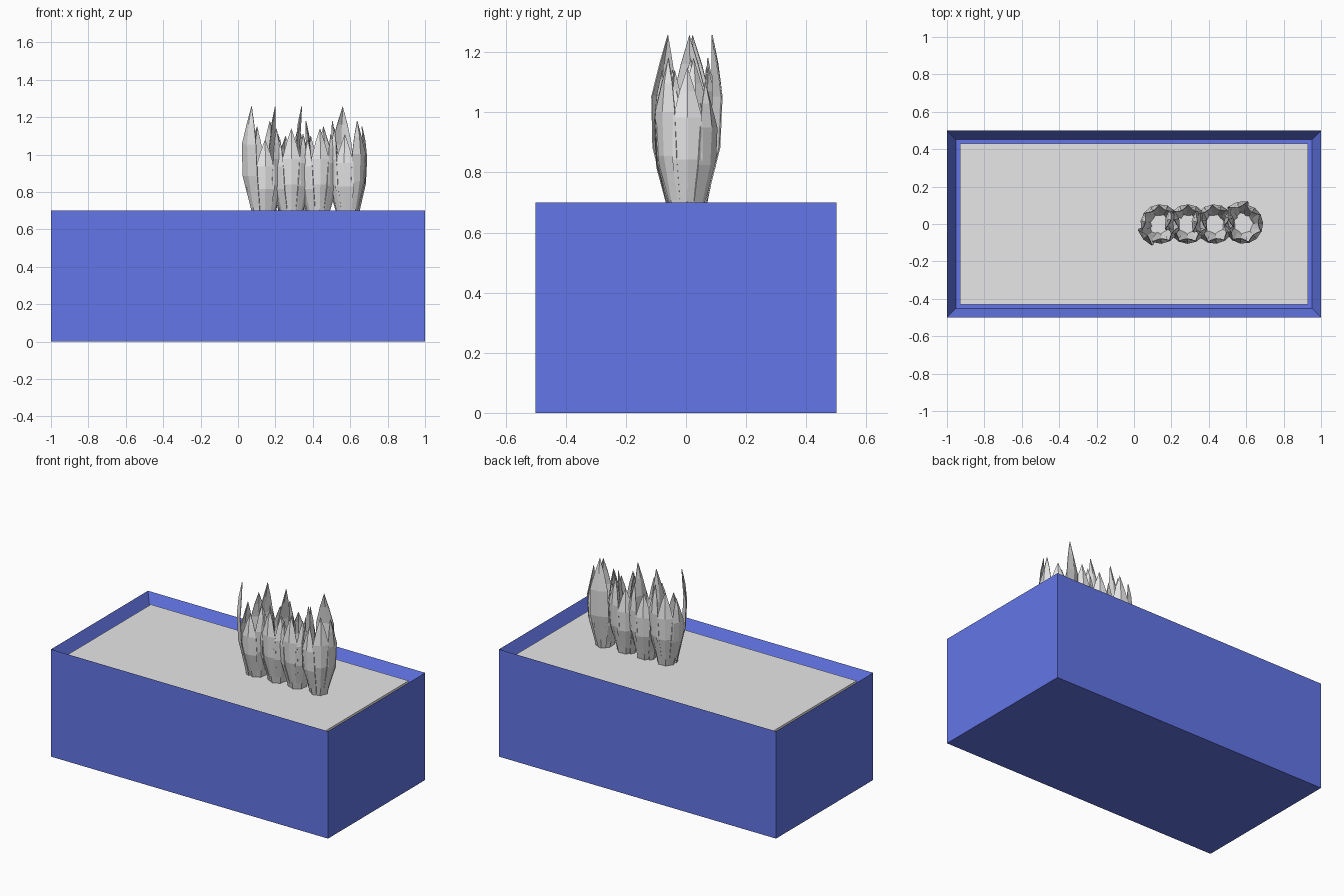
import bpy, bmesh
from math import radians, sin, cos, pi

cube = bpy.data.objects.get("Cube")
if cube:
    bpy.data.objects.remove(cube, do_unlink=True)


def material(name, rgb):
    m = bpy.data.materials.new(name)
    m.use_nodes = True
    m.diffuse_color = (*rgb, 1)
    m.node_tree.nodes["Principled BSDF"].inputs["Base Color"].default_value = (*rgb, 1)
    return m


def add_object(name, bm, mat):
    mesh = bpy.data.meshes.new(name)
    bmesh.ops.recalc_face_normals(bm, faces=bm.faces)
    bm.to_mesh(mesh)
    bm.free()
    mesh.materials.append(mat)
    obj = bpy.data.objects.new(name, mesh)
    bpy.context.collection.objects.link(obj)
    return obj


def box(sx, sy, z0, z1):
    bm = bmesh.new()
    bmesh.ops.create_cube(bm, size=1)
    for v in bm.verts:
        v.co = (v.co.x * sx, v.co.y * sy, z1 if v.co.z > 0 else z0)
    return bm


blue = material("planter_blue", (0.125, 0.18, 0.8))
grey = material("pale_grey", (0.8, 0.8, 0.8))

RIM = 0.07
SOIL = 0.656

# Planter box: inset the top face and sink it to make the rim
bm = box(2, 1, 0, 0.7)
top = max(bm.faces, key=lambda f: f.calc_center_median().z)
bmesh.ops.inset_region(bm, faces=[top], thickness=RIM)
for v in top.verts:
    v.co.z = 0.6
add_object("planter_box", bm, blue)

# Soil bed filling the recess
add_object("soil_bed", box(2 - 2 * RIM, 1 - 2 * RIM, 0.59, SOIL), grey)

# Leaf rows: height fraction, distance from plant centre, half width
LEAF = [(0, 0.055, 0.02), (0.1, 0.065, 0.03), (0.38, 0.097, 0.05),
        (0.66, 0.104, 0.048), (0.84, 0.095, 0.025), (1, 0.078, 0)]
TIPS = [1.257, 1.08, 1.14, 1.11, 1.18, 1.15, 1.1]


def add_leaf(bm, angle, tip, size):
    """One pointed leaf, folded along its midrib, bulging away from the centre."""
    rows = []
    for t, r, w in LEAF:
        z = SOIL + t * (tip - SOIL)
        row = []
        for side in ((-1, 0, 1) if w else (0,)):
            d, s = r * size - 0.012 * abs(side), side * w * size
            row.append(bm.verts.new((d * cos(angle) - s * sin(angle),
                                     d * sin(angle) + s * cos(angle), z)))
        rows.append(row)
    for a, b in zip(rows, rows[1:]):
        for i in range(2):
            if len(b) == 3:
                bm.faces.new((a[i], a[i + 1], b[i + 1], b[i]))
            else:
                bm.faces.new((a[i], a[i + 1], b[0]))


# Row of plants, each a ring of leaves turned a different way
for n, (x, turn) in enumerate([(0.14, 222), (0.287, 166), (0.43, 173), (0.585, 106)]):
    bm = bmesh.new()
    for i, tip in enumerate(TIPS):
        add_leaf(bm, radians(turn) + i * 2 * pi / len(TIPS), tip, 1.16 if i == 0 else 1)
    plant = add_object(f"plant_{n + 1}", bm, grey)
    plant.location.x = x
    thick = plant.modifiers.new("leaf_thickness", "SOLIDIFY")
    thick.thickness = 0.004
    thick.offset = 0
